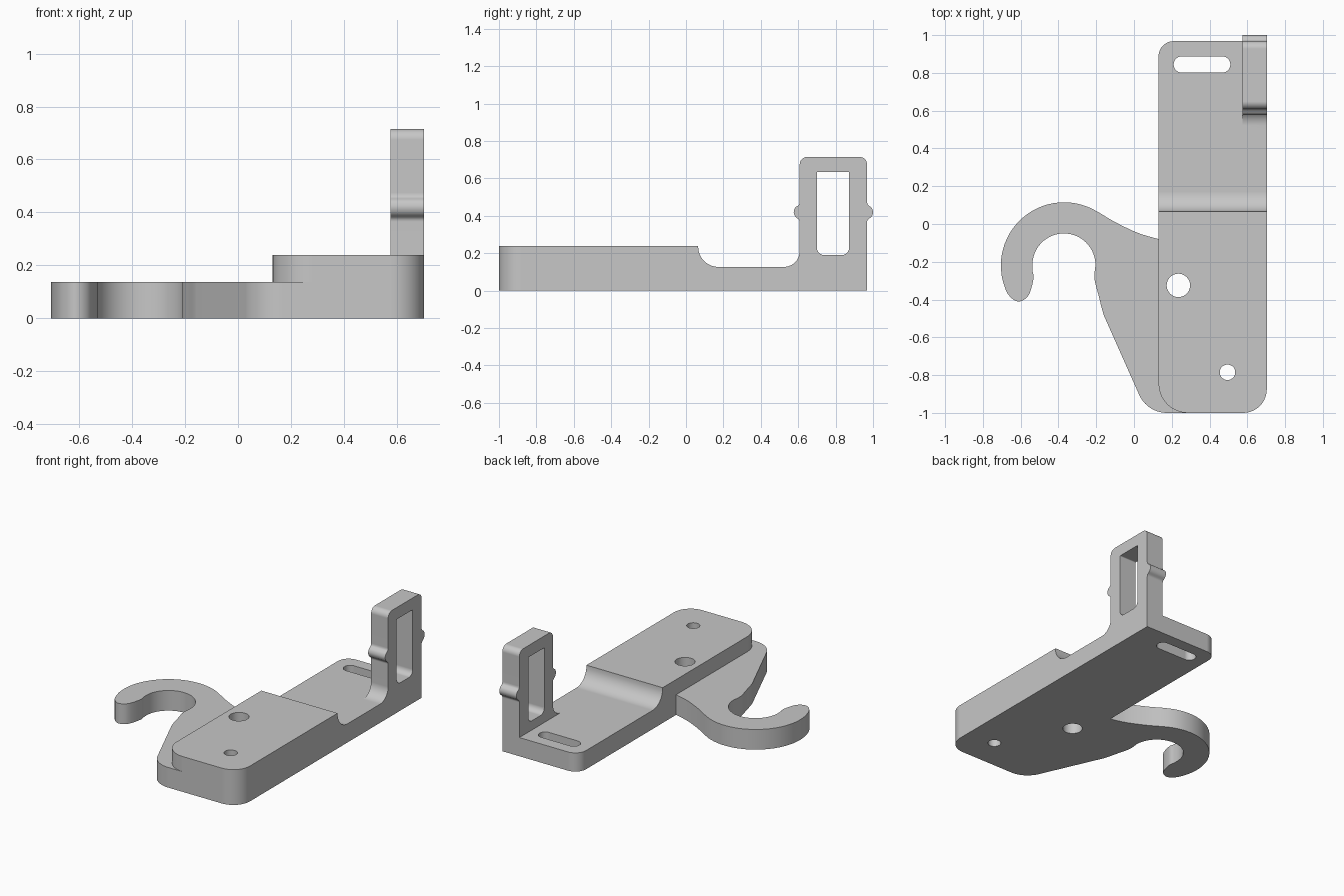
import bpy
import bmesh
import math
from mathutils import Vector

cube = bpy.data.objects.get("Cube")
if cube:
    bpy.data.objects.remove(cube, do_unlink=True)

grey = bpy.data.materials.new("plain grey")
grey.use_nodes = True
colour = (0.57, 0.57, 0.57, 1)
grey.diffuse_color = colour
grey.node_tree.nodes["Principled BSDF"].inputs["Base Color"].default_value = colour


def arc(cx, cy, r, start, end, steps):
    angles = [math.radians(start + (end - start) * i / steps) for i in range(steps + 1)]
    return [(cx + r * math.cos(a), cy + r * math.sin(a)) for a in angles]


def circle(cx, cy, r):
    return arc(cx, cy, r, 0, 360, 40)[:-1]


def rounded(corners, steps=10):
    """Polygon of (u, v, radius) corners, each replaced by a tangent arc."""
    out = []
    for i, (u, v, r) in enumerate(corners):
        p = Vector((u, v))
        if not r:
            out.append((u, v))
            continue
        a = (Vector(corners[i - 1][:2]) - p).normalized()
        b = (Vector(corners[(i + 1) % len(corners)][:2]) - p).normalized()
        half = a.angle(b) / 2
        centre = p + (a + b).normalized() * r / math.sin(half)
        s = p + a * r / math.tan(half) - centre
        e = p + b * r / math.tan(half) - centre
        turn = math.pi - 2 * half
        for k in range(steps + 1):
            t = k / steps
            q = centre + (s * math.sin((1 - t) * turn) + e * math.sin(t * turn)) / math.sin(turn)
            out.append((q.x, q.y))
    return out


def smooth(points, steps=5):
    """Smooth path from the second point to the second-last point."""
    pts = [Vector(p) for p in points]
    out = []
    for a, b, c, d in zip(pts, pts[1:], pts[2:], pts[3:]):
        for k in range(steps):
            t = k / steps
            q = 0.5 * (2 * b + (c - a) * t + (2 * a - 5 * b + 4 * c - d) * t ** 2
                       + (3 * b - a - 3 * c + d) * t ** 3)
            out.append((q.x, q.y))
    return out + [tuple(pts[-2])]


def box(u0, u1, v0, v1, r):
    return rounded([(u0, v0, r), (u1, v0, r), (u1, v1, r), (u0, v1, r)])


def prism(name, outline, low, high, axis="z"):
    """Extrude an outline along z (outline in x, y) or x (outline in y, z)."""
    bm = bmesh.new()
    place = (lambda u, v: (u, v, low)) if axis == "z" else (lambda u, v: (low, u, v))
    face = bm.faces.new([bm.verts.new(place(u, v)) for u, v in outline])
    side = bmesh.ops.extrude_face_region(bm, geom=[face])["geom"]
    shift = Vector((0, 0, high - low) if axis == "z" else (high - low, 0, 0))
    bmesh.ops.translate(bm, vec=shift, verts=[v for v in side if isinstance(v, bmesh.types.BMVert)])
    bmesh.ops.remove_doubles(bm, verts=bm.verts, dist=0.0001)
    bmesh.ops.recalc_face_normals(bm, faces=bm.faces)
    mesh = bpy.data.meshes.new(name)
    bm.to_mesh(mesh)
    bm.free()
    mesh.materials.append(grey)
    ob = bpy.data.objects.new(name, mesh)
    bpy.context.collection.objects.link(ob)
    return ob


def combine(target, other, operation):
    mod = target.modifiers.new(operation.lower(), "BOOLEAN")
    mod.operation = operation
    mod.solver = "EXACT"
    mod.object = other
    bpy.context.view_layer.objects.active = target
    bpy.ops.object.modifier_apply(modifier=mod.name)
    bpy.data.objects.remove(other, do_unlink=True)


# Long mounting block with a lowered rear deck
RIGHT, BACK = 0.703, 0.968
body = prism("hooked_mounting_bracket", rounded([
    (0.13, -1, 0.155), (RIGHT, -1, 0.125), (RIGHT, BACK, 0), (0.13, BACK, 0.08)]), 0, 0.24)
deck = rounded([(0.065, 0.4, 0), (0.065, 0.127, 0.108), (1.2, 0.127, 0), (1.2, 0.4, 0)])
combine(body, prism("deck_cutter", deck, 0, 1, "x"), "DIFFERENCE")

# Side plate with the open hook
hook = arc(-0.37, -0.22, 0.335, 60, 180, 24)
hook += smooth([(-0.705, -0.2), (-0.705, -0.22), (-0.697, -0.29), (-0.668, -0.37), (-0.615, -0.41),
                (-0.56, -0.38), (-0.532, -0.29), (-0.537, -0.245), (-0.53, -0.2)])[1:]
hook += arc(-0.371, -0.217, 0.167, 182, 0, 28)
hook += smooth([(-0.204, -0.2), (-0.204, -0.217), (-0.209, -0.29), (-0.187, -0.38),
                (-0.157, -0.49), (-0.1, -0.62)])[1:]
hook += rounded([(-0.157, -0.49, 0), (0.07, -1, 0.16), (0.4, -1, 0)])[1:]
hook += [(0.4, -0.15)]
hook += smooth([(0.2, -0.1), (0.13, -0.08), (0.02, -0.047), (-0.1, 0.01), (-0.2025, 0.07), (-0.28, 0.1)])[:-1]
combine(body, prism("hook_plate", hook, 0, 0.137), "UNION")

# Upright frame with a snap ridge on both edges and a filleted foot
F, B = 0.608, BACK
ridge = [(0, 0.365), (0.005, 0.38), (0.024, 0.396), (0.032, 0.42), (0.024, 0.444), (0.005, 0.458), (0, 0.475)]
frame = [(B, 0)]
frame += smooth([(B, 0.34)] + [(B + d, z) for d, z in ridge] + [(B, 0.5)], 3)
frame += rounded([(B, 0.5, 0), (B, 0.715, 0.04), (F, 0.715, 0.04), (F, 0.5, 0)])[1:-1]
frame += smooth([(F, 0.5)] + [(F - d, z) for d, z in reversed(ridge)] + [(F, 0.34)], 3)
frame += rounded([(F, 0.36, 0), (F, 0.127, 0.085), (0.5, 0.127, 0), (0.5, 0, 0)])[1:]
upright = prism("upright_frame", frame, 0.575, RIGHT, "x")
window = rounded([(0.7, 0.19, 0.04), (0.872, 0.19, 0.04), (0.872, 0.635, 0.006), (0.7, 0.635, 0.006)])
combine(upright, prism("window_cutter", window, 0.4, 0.9, "x"), "DIFFERENCE")
combine(body, upright, "UNION")

# Screw holes and the rear slot
for outline in (circle(0.235, -0.325, 0.062), circle(0.495, -0.785, 0.041),
                box(0.21, 0.51, 0.802, 0.887, 0.042)):
    combine(body, prism("hole_cutter", outline, -0.5, 0.5), "DIFFERENCE")

# Smooth the curved walls and keep the flats even
bpy.ops.object.select_all(action="DESELECT")
body.select_set(True)
bpy.context.view_layer.objects.active = body
bpy.ops.object.shade_smooth_by_angle(angle=math.radians(30))
weighted = body.modifiers.new("even_flats", "WEIGHTED_NORMAL")
weighted.keep_sharp = True
